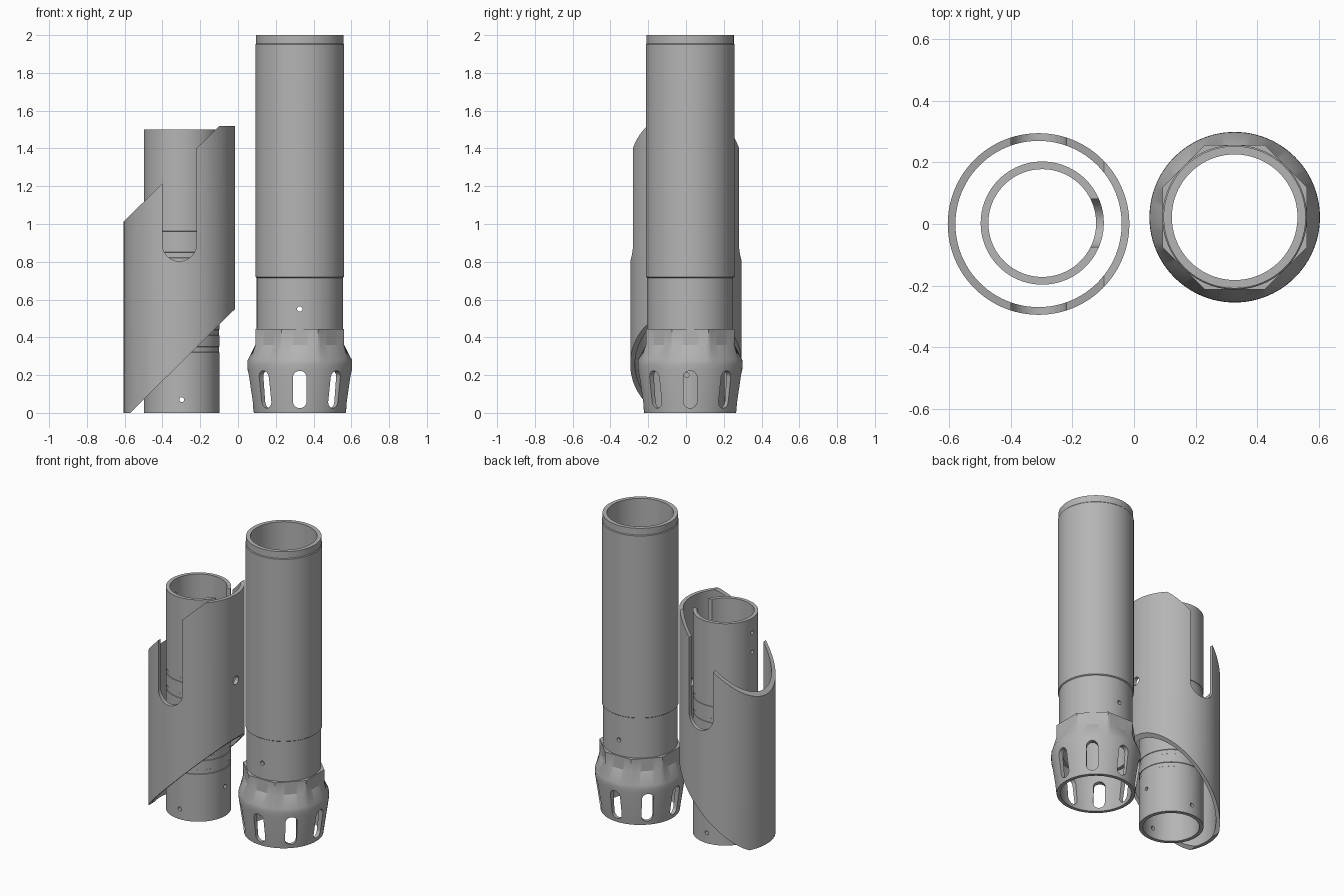
import bpy, bmesh, math

if "Cube" in bpy.data.objects:
    bpy.data.objects.remove(bpy.data.objects["Cube"])

SEG = 96
grey = bpy.data.materials.new("metal_grey")
grey.diffuse_color = (0.46, 0.46, 0.46, 1)
grey.use_nodes = True
grey.node_tree.nodes["Principled BSDF"].inputs["Base Color"].default_value = grey.diffuse_color


def make_object(name, bm):
    bmesh.ops.recalc_face_normals(bm, faces=bm.faces)
    mesh = bpy.data.meshes.new(name)
    bm.to_mesh(mesh)
    bm.free()
    mesh.materials.append(grey)
    obj = bpy.data.objects.new(name, mesh)
    bpy.context.collection.objects.link(obj)
    return obj


def octagon(apothem):
    """Radius of an octagon at a given angle."""
    step = math.pi / 4
    return lambda a: apothem / math.cos((a + step / 2) % step - step / 2)


def lathe(name, centre, profile):
    """Revolve a closed (radius, z) loop; a radius may be a function of angle."""
    bm = bmesh.new()
    rings = []
    for r, z in profile:
        ring = []
        for i in range(SEG):
            a = 2 * math.pi * i / SEG
            rad = r(a) if callable(r) else r
            ring.append(bm.verts.new((centre[0] + rad * math.cos(a),
                                      centre[1] + rad * math.sin(a), z)))
        rings.append(ring)
    for k, ring in enumerate(rings):
        nxt = rings[(k + 1) % len(rings)]
        for i in range(SEG):
            j = (i + 1) % SEG
            bm.faces.new((ring[i], ring[j], nxt[j], nxt[i]))
    return make_object(name, bm)


def prism(centre, outline, azimuth=0, d0=-1, d1=1):
    """Extrude a (u, z) outline radially; azimuth 0 points to the front."""
    a = math.radians(azimuth)
    bm = bmesh.new()
    ends = [[bm.verts.new((centre[0] + u * math.cos(a) + d * math.sin(a),
                           centre[1] + u * math.sin(a) - d * math.cos(a), z))
             for u, z in outline] for d in (d0, d1)]
    bm.faces.new(ends[0])
    bm.faces.new(ends[1])
    for i in range(len(outline)):
        j = (i + 1) % len(outline)
        bm.faces.new((ends[0][i], ends[0][j], ends[1][j], ends[1][i]))
    cutter = make_object("cutter", bm)
    cutter.hide_render = True
    return cutter


def arc(u, z, r, start, end, n=12):
    return [(u + r * math.cos(math.radians(start + (end - start) * i / n)),
             z + r * math.sin(math.radians(start + (end - start) * i / n)))
            for i in range(n + 1)]


def hole(z, r):
    return arc(0, z, r, 0, 345, 23)


def boolean(obj, cutter, operation="DIFFERENCE"):
    mod = obj.modifiers.new("cut", "BOOLEAN")
    mod.operation = operation
    mod.solver = "EXACT"
    mod.object = cutter
    bpy.context.view_layer.objects.active = obj
    bpy.ops.object.modifier_apply(modifier=mod.name)
    bpy.data.objects.remove(cutter)


# Tall tube: thin end lip, main body and narrower lower neck
RIGHT = (0.327, 0.022)
tall_tube = lathe("tall_tube", RIGHT, [
    (0.204, 0.27), (0.228, 0.27), (0.228, 0.715), (0.235, 0.72),
    (0.235, 1.95), (0.231, 1.955), (0.231, 2.0), (0.204, 2.0)])
boolean(tall_tube, prism(RIGHT, hole(0.55, 0.014)))

# Vented collar: octagonal top blending into a round tapered skirt
collar = lathe("vented_collar", RIGHT, [
    (0.22, 0), (0.243, 0), (0.276, 0.23), (0.277, 0.255), (0.276, 0.28),
    (octagon(0.235), 0.36), (octagon(0.235), 0.445), (0.2285, 0.445),
    (0.2285, 0.27), (0.242, 0.22)])
slot = arc(0, 0.187, 0.036, 0, 180) + arc(0, 0.061, 0.036, 180, 360)
for k in range(4):
    boolean(collar, prism(RIGHT, slot, 45 * k))

# Inner tube: shallow grooves, pin holes and an open slot on the right
INNER = (-0.298, 0.003)
outer = [(0.2, 0)]
for z in (0.32, 0.41, 0.82, 0.93):
    outer += [(0.2, z), (0.197, z + 0.002), (0.197, z + 0.03), (0.2, z + 0.032)]
inner_tube = lathe("inner_tube", INNER,
                   [(0.175, 0)] + outer + [(0.2, 1.5), (0.175, 1.5)])
boolean(inner_tube, prism(INNER, hole(0.07, 0.013)))
boolean(inner_tube, prism(INNER, hole(0.2, 0.013), 90, 0.05))
for z in (1.4, 1.27):
    boolean(inner_tube, prism(INNER, hole(z, 0.013), -90, 0.05))
open_slot = [(0.078, 1.7), (-0.078, 1.7)] + arc(0, 0.93, 0.078, 180, 360)
boolean(inner_tube, prism(INNER, open_slot, 90, 0.05))

# Outer sleeve: slanted ends and a round-bottomed notch front and back
SLEEVE = (-0.31, 0.0)
sleeve = lathe("outer_sleeve", SLEEVE, [
    (0.27, -0.1), (0.295, -0.1), (0.295, 1.7), (0.27, 1.7)])
side = [(-0.4, 0), (-0.26, 0), (0.4, 0.655), (0.4, 1.52), (0.213, 1.52),
        (0.09, 1.4)] + arc(0, 0.893, 0.09, 0, -180, 20) + [
        (-0.09, 1.215), (-0.4, 0.91)]
boolean(sleeve, prism(SLEEVE, side), "INTERSECT")
boolean(sleeve, prism(SLEEVE, hole(0.94, 0.028), 90, 0.1))

# Smooth the round walls and keep machined edges crisp
for obj in (tall_tube, collar, inner_tube, sleeve):
    bpy.ops.object.select_all(action="DESELECT")
    obj.select_set(True)
    bpy.context.view_layer.objects.active = obj
    bpy.ops.object.shade_smooth_by_angle(angle=math.radians(25))
